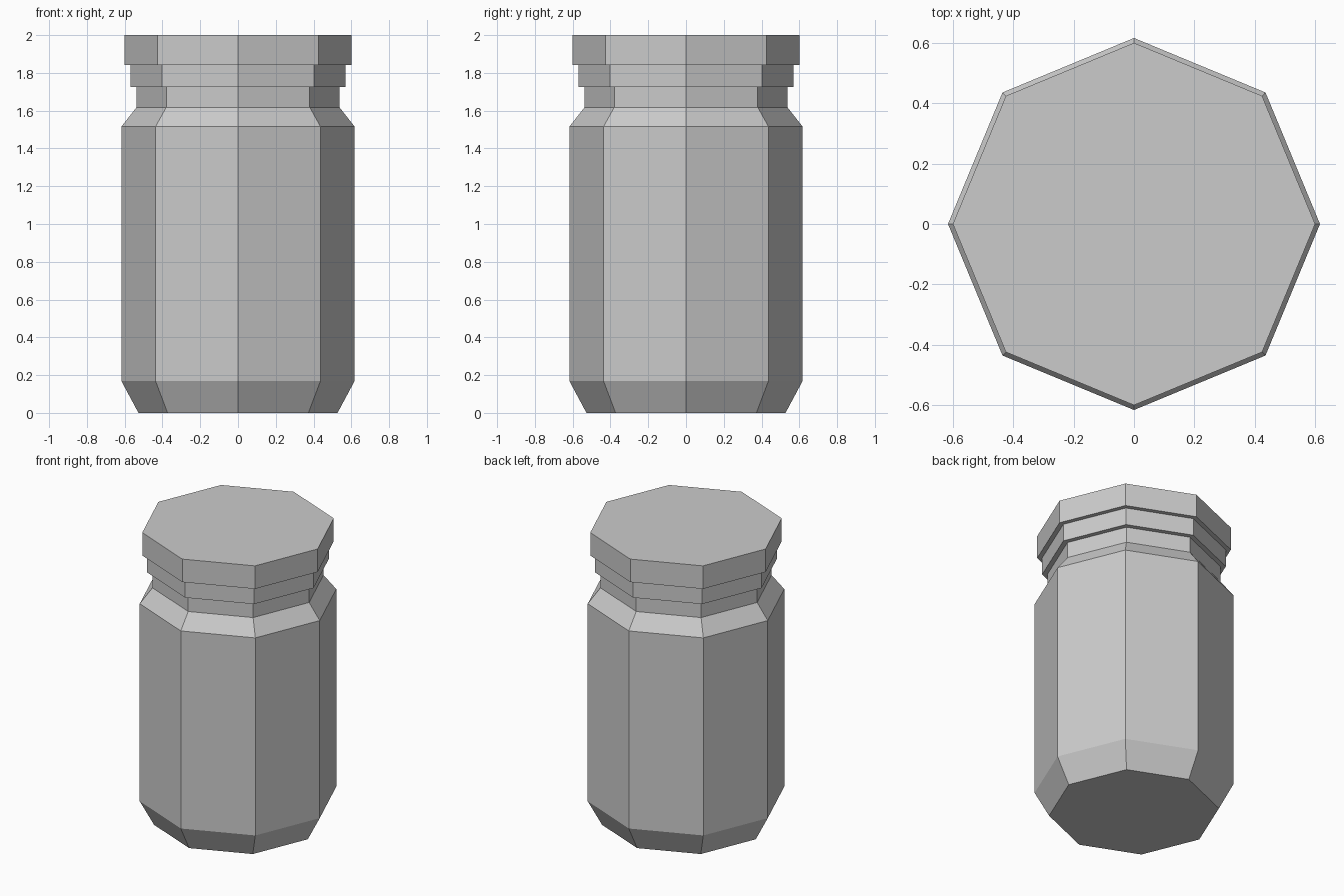
import bpy, bmesh, math

if "Cube" in bpy.data.objects:
    bpy.data.objects.remove(bpy.data.objects["Cube"])

SIDES = 8


def lathe(name, profile, cap_bottom=False, cap_top=False):
    """Revolve a (radius, z) profile into a flat-faced octagonal shell."""
    bm = bmesh.new()
    rings = []
    for r, z in profile:
        angles = [2 * math.pi * i / SIDES for i in range(SIDES)]
        rings.append([bm.verts.new((r * math.cos(a), r * math.sin(a), z)) for a in angles])
    for low, high in zip(rings, rings[1:]):
        for i in range(SIDES):
            j = (i + 1) % SIDES
            bm.faces.new((low[i], low[j], high[j], high[i]))
    if cap_bottom:
        bm.faces.new(rings[0][::-1])
    if cap_top:
        bm.faces.new(rings[-1])
    mesh = bpy.data.meshes.new(name)
    bm.to_mesh(mesh)
    bm.free()
    obj = bpy.data.objects.new(name, mesh)
    bpy.context.collection.objects.link(obj)
    return obj


# Body with chamfered base, sloped shoulder and straight neck
lathe("jar_body", [(0.527, 0), (0.617, 0.168), (0.617, 1.516),
                   (0.537, 1.618), (0.537, 1.725)], cap_bottom=True)

# Stepped band around the neck
lathe("neck_band", [(0.537, 1.725), (0.57, 1.725), (0.57, 1.843)])

# Wider lid on top
lathe("lid", [(0.57, 1.843), (0.601, 1.843), (0.601, 2.0)], cap_top=True)
